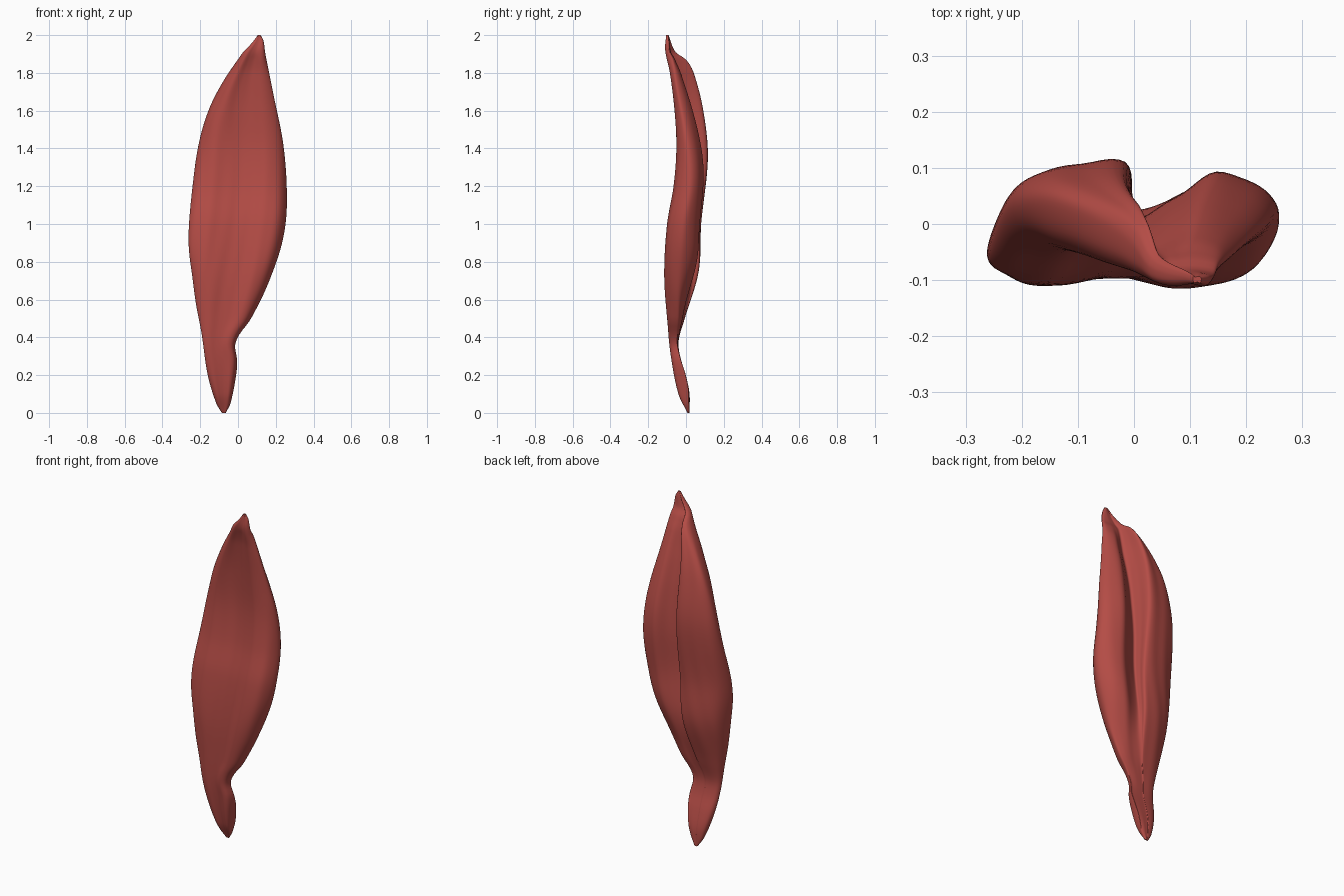
import bpy, bmesh, math
from mathutils import Vector

cube = bpy.data.objects.get("Cube")
if cube:
    bpy.data.objects.remove(cube, do_unlink=True)

RINGS = 110      # cross-sections along the length
STEPS = 6        # subdivisions between section control points


def key_curve(*keys):
    """Smooth curve through (height, value) keys."""
    def slope(i):
        a, b = keys[max(i - 1, 0)], keys[min(i + 1, len(keys) - 1)]
        return (b[1] - a[1]) / (b[0] - a[0])

    def evaluate(z):
        z = min(max(z, keys[0][0]), keys[-1][0])
        i = 0
        while i < len(keys) - 2 and z > keys[i + 1][0]:
            i += 1
        (z0, v0), (z1, v1) = keys[i], keys[i + 1]
        h = z1 - z0
        t = (z - z0) / h
        s = t * t * (3 - 2 * t)
        bend = t * (1 - t) * ((1 - t) * slope(i) - t * slope(i + 1)) * h
        return v0 + (v1 - v0) * s + bend
    return evaluate


def blend(a, b, t):
    return a + (b - a) * t


# Outline of the belly and its tapered ends
side_low = key_curve((0, -.085), (.05, -.115), (.2, -.16), (.4, -.19), (.6, -.225),
                     (.9, -.26), (1.2, -.24), (1.5, -.19), (1.7, -.11),
                     (1.9, .02), (1.96, .075), (2, .105))
side_high = key_curve((0, -.065), (.05, -.04), (.2, -.01), (.28, -.005), (.36, -.015),
                      (.42, .01), (.5, .07), (.7, .165), (.9, .235), (1.1, .26),
                      (1.4, .242), (1.7, .185), (1.9, .145), (1.97, .135), (2, .12))
front = key_curve((0, .008), (.1, -.04), (.3, -.08), (.5, -.1), (.75, -.115),
                  (1, -.1), (1.2, -.065), (1.4, -.05), (1.6, -.06),
                  (1.8, -.085), (1.92, -.11), (2, -.105))
back = key_curve((0, .018), (.1, .02), (.2, 0), (.3, -.03), (.38, -.038), (.5, -.005),
                 (.75, .07), (1, .08), (1.35, .114), (1.6, .09), (1.8, .04),
                 (1.87, 0), (1.91, -.055), (2, -.092))

# Depths inside the section, from 0 at the front to 1 at the back
edge_low = key_curve((0, .5), (.4, .4), (.9, .32), (1.4, .55), (1.7, .7), (2, .5))
edge_high = key_curve((0, .5), (.1, .85), (.3, .9), (.45, .65), (.65, .45), (1, .48),
                      (1.2, .5), (1.5, .3), (1.8, .2), (2, .5))
groove = key_curve((0, .92), (.45, .9), (.8, .72), (1.2, .47), (1.45, .28),
                   (1.8, .26), (2, .8))
second_lobe = key_curve((0, .95), (.4, .92), (.6, .8), (.9, .95), (1.2, .93),
                        (1.5, .72), (1.8, .46), (1.88, .45), (2, .9))

# Positions across the width of the first lobe and the rear groove
lobe_side = key_curve((0, .45), (.7, .5), (1, .47), (1.4, .43), (1.6, .38),
                      (1.8, .26), (1.9, .15), (2, .15))
groove_side = key_curve((0, .5), (.6, .58), (.8, .55), (1, .52), (1.7, .48),
                        (1.8, .42), (1.9, .3), (2, .25))


def section(z):
    """Closed smooth loop: two rear lobes, a steep rear groove and a shallow front."""
    lo, hi, g, s, p, m = (f(z) for f in (edge_low, edge_high, groove, second_lobe,
                                         lobe_side, groove_side))
    controls = [(0, lo), (p * .16, blend(lo, 1, .6)), (p * .55, .95), (p, .98),
                (blend(p, m, .45), blend(g, .98, .4)), (m, g),
                (blend(m, 1, .25), blend(g, s, .45)), (blend(m, 1, .55), s),
                (.93, blend(s, hi, .35)), (1, hi), (.92, hi * .25), (.78, 0),
                (.58, .1), (.4, .08), (.2, .02), (.05, lo * .4)]
    x0, x1, y0, y1 = side_low(z), side_high(z), front(z), back(z)
    pts = [Vector((blend(x0, x1, u), blend(y0, y1, d), z)) for u, d in controls]
    n = len(pts)
    loop = []
    for i in range(n):
        a, b, c, d = (pts[(i + k) % n] for k in (-1, 0, 1, 2))
        for j in range(STEPS):
            t = j / STEPS
            loop.append((b * 2 + (c - a) * t + (a * 2 - b * 5 + c * 4 - d) * t ** 2
                         + (b * 3 - a - c * 3 + d) * t ** 3) / 2)
    return loop


# Loft the fleshy belly through its sections
bm = bmesh.new()
rings = []
for r in range(RINGS + 1):
    z = 1 - math.cos(math.pi * r / RINGS)
    rings.append([bm.verts.new(p) for p in section(z)])
for lower, upper in zip(rings, rings[1:]):
    count = len(lower)
    for i in range(count):
        j = (i + 1) % count
        bm.faces.new((lower[i], upper[i], upper[j], lower[j]))
bm.faces.new(rings[0])
bm.faces.new(rings[-1][::-1])

# Soft lengthwise fibres that fade out at both ends
bmesh.ops.recalc_face_normals(bm, faces=bm.faces[:])
bm.normal_update()
for v in bm.verts:
    fade = math.sin(math.pi * v.co.z / 2) ** 2
    wave = math.sin(v.co.x * 70 - v.co.z * 5 + 2 * math.sin(v.co.z * 4))
    v.co += v.normal * (.0015 * wave * fade)

mesh = bpy.data.meshes.new("muscle_belly")
bm.to_mesh(mesh)
bm.free()
belly = bpy.data.objects.new("muscle_belly", mesh)
bpy.context.collection.objects.link(belly)

# Flesh colour
flesh = bpy.data.materials.new("flesh_red")
flesh.use_nodes = True
colour = (.46, .073, .061, 1)
flesh.diffuse_color = colour
flesh.node_tree.nodes["Principled BSDF"].inputs["Base Color"].default_value = colour
mesh.materials.append(flesh)

bpy.ops.object.select_all(action='DESELECT')
belly.select_set(True)
bpy.context.view_layer.objects.active = belly
bpy.ops.object.shade_smooth_by_angle(angle=math.radians(50))
